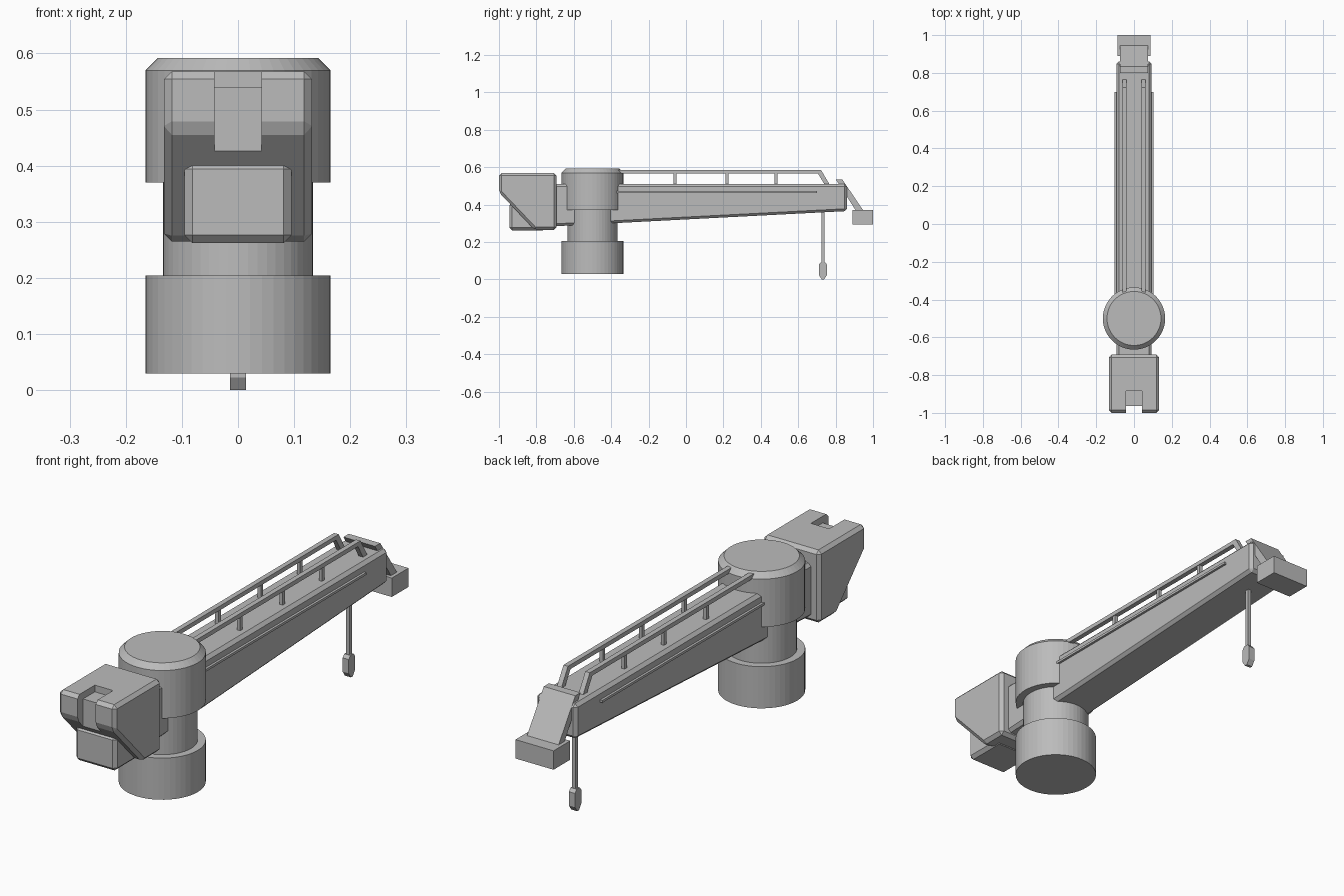
import bpy, bmesh, math
from mathutils import Vector

if "Cube" in bpy.data.objects:
    bpy.data.objects.remove(bpy.data.objects["Cube"])

grey = bpy.data.materials.new("machine_grey")
grey.diffuse_color = (0.5, 0.5, 0.5, 1)
grey.use_nodes = True
grey.node_tree.nodes["Principled BSDF"].inputs["Base Color"].default_value = grey.diffuse_color


def finish(name, bm, bevel=0):
    bmesh.ops.recalc_face_normals(bm, faces=bm.faces)
    if bevel:
        bmesh.ops.bevel(bm, geom=bm.edges[:], offset=bevel, segments=1,
                        affect='EDGES', clamp_overlap=True)
    me = bpy.data.meshes.new(name)
    bm.to_mesh(me)
    bm.free()
    me.materials.append(grey)
    ob = bpy.data.objects.new(name, me)
    bpy.context.collection.objects.link(ob)
    return ob


def side_profile(name, pts, x0, x1, bevel=0):
    """Extrude a (y, z) outline from x0 to x1."""
    bm = bmesh.new()
    f = bm.faces.new([bm.verts.new((x0, y, z)) for y, z in pts])
    ext = bmesh.ops.extrude_face_region(bm, geom=[f])
    vs = [v for v in ext['geom'] if isinstance(v, bmesh.types.BMVert)]
    bmesh.ops.translate(bm, verts=vs, vec=(x1 - x0, 0, 0))
    return finish(name, bm, bevel)


def box(name, x, y, z, bevel=0):
    pts = [(y[0], z[0]), (y[1], z[0]), (y[1], z[1]), (y[0], z[1])]
    return side_profile(name, pts, x[0], x[1], bevel)


def lathe(name, rings, cy, n=48):
    """Stack of (radius, z) rings around a vertical axis, capped."""
    bm = bmesh.new()
    loops = [[bm.verts.new((r * math.cos(2 * math.pi * i / n),
                            cy + r * math.sin(2 * math.pi * i / n), z))
              for i in range(n)] for r, z in rings]
    for a, b in zip(loops, loops[1:]):
        for i in range(n):
            j = (i + 1) % n
            bm.faces.new((a[i], a[j], b[j], b[i]))
    bm.faces.new(loops[0][::-1])
    bm.faces.new(loops[-1])
    return finish(name, bm)


# Pedestal, column and slewing drum
lathe("pedestal", [(0.165, 0.03), (0.165, 0.204)], -0.5)
lathe("column", [(0.134, 0.2), (0.134, 0.38)], -0.5)
lathe("drum", [(0.165, 0.37), (0.165, 0.57), (0.143, 0.592)], -0.5)

# Tapered boom running through the drum
side_profile("boom", [(-0.72, 0.283), (0.86, 0.365), (0.86, 0.51), (-0.72, 0.51)],
             -0.093, 0.093, 0.013)

# Counterweight with a stepped notch in the front top edge
weight = side_profile("counterweight",
                      [(-1, 0.465), (-0.81, 0.265), (-0.692, 0.265),
                       (-0.692, 0.568), (-1, 0.568)], -0.132, 0.132, 0.014)
cutter = side_profile("notch_cutter",
                      [(-1.1, 0.35), (-0.963, 0.35), (-0.963, 0.54),
                       (-0.885, 0.54), (-0.885, 0.65), (-1.1, 0.65)],
                      -0.042, 0.042)
cutter.hide_render = True
cutter.hide_viewport = True
cutter.display_type = 'WIRE'
mod = weight.modifiers.new("notch", 'BOOLEAN')
mod.operation = 'DIFFERENCE'
mod.solver = 'EXACT'
mod.object = cutter
box("lower_weight", (-0.095, 0.095), (-0.945, -0.75), (0.262, 0.408), 0.014)

# Handrails, posts and side strips on both sides of the boom
for s, side in ((-1, "left"), (1, "right")):
    a, b = s * 0.04, s * 0.061
    side_profile(side + "_handrail",
                 [(-0.42, 0.567), (0.705, 0.567), (0.745, 0.5), (0.772, 0.5),
                  (0.722, 0.585), (-0.42, 0.585)], a, b)
    for i, y in enumerate((-0.06, 0.22, 0.48)):
        box(f"{side}_rail_post_{i + 1}", (s * 0.043, s * 0.058),
            (y - 0.008, y + 0.008), (0.5, 0.57))
    box(side + "_side_strip", (s * 0.085, s * 0.103), (-0.42, 0.7), (0.462, 0.472))

# Sloped tip plate and end block
side_profile("tip_plate", [(0.8, 0.535), (0.835, 0.535), (0.95, 0.365),
                           (0.91, 0.365), (0.83, 0.49)], -0.073, 0.073)
box("tip_block", (-0.088, 0.088), (0.89, 1.0), (0.293, 0.372))

# Hanging cable and hook weight
box("cable", (-0.008, 0.008), (0.724, 0.74), (0.08, 0.38))
side_profile("hook_weight",
             [(0.726, 0), (0.738, 0), (0.753, 0.022), (0.753, 0.08),
              (0.742, 0.093), (0.722, 0.093), (0.711, 0.08), (0.711, 0.022)],
             -0.014, 0.014)
